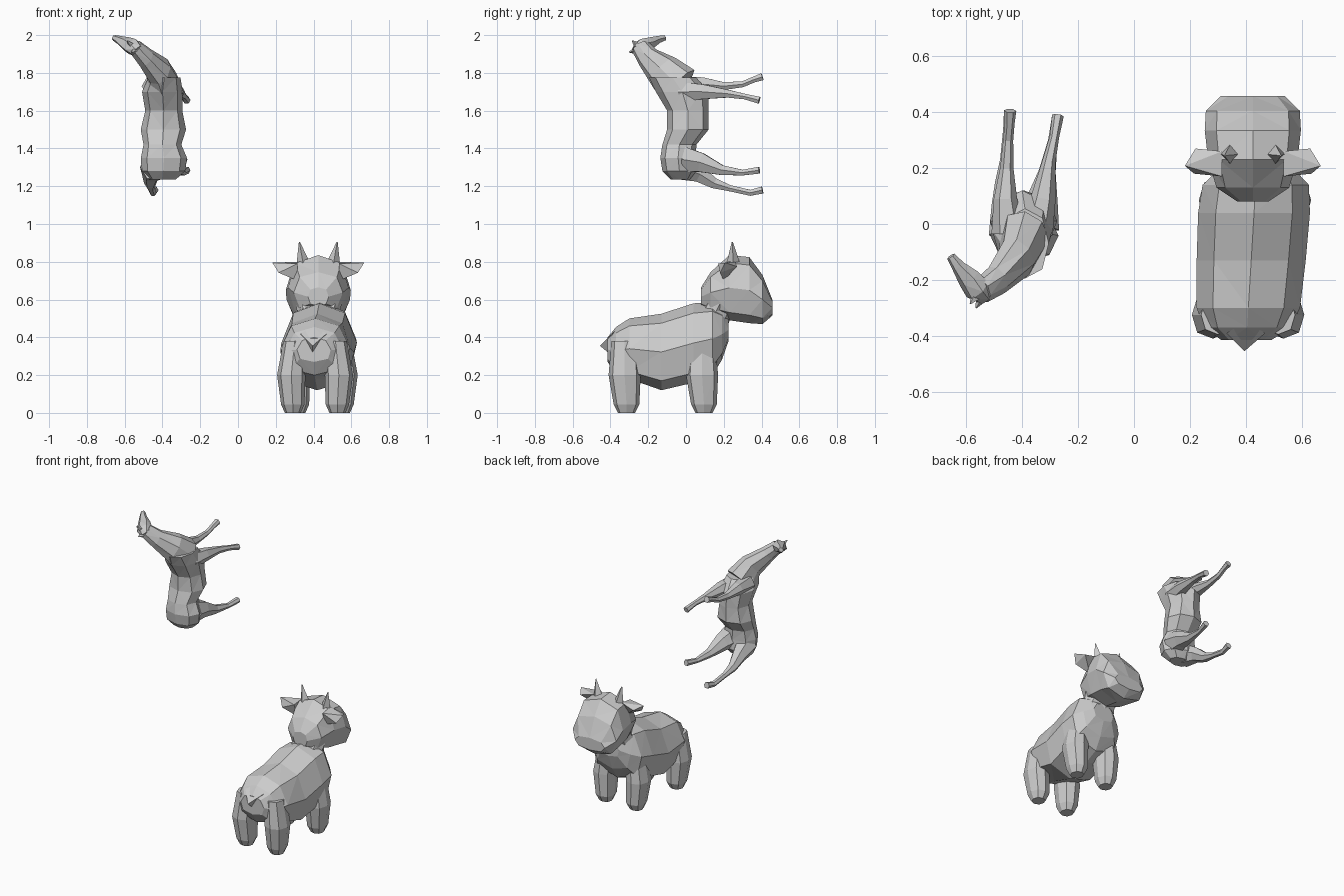
import bpy, bmesh
from math import cos, sin, pi
from mathutils import Vector


def finish(name, bm):
    bmesh.ops.triangulate(bm, faces=bm.faces[:])
    bmesh.ops.recalc_face_normals(bm, faces=bm.faces[:])
    mesh = bpy.data.meshes.new(name)
    bm.to_mesh(mesh)
    bm.free()
    ob = bpy.data.objects.new(name, mesh)
    bpy.context.collection.objects.link(ob)
    return ob


def loft(name, rings, n=8, axis=None, power=1.0, taper=0.0):
    """Rings are (x, y, z, half_width, half_height); axis fixes the ring normal."""
    bm = bmesh.new()
    pts = [Vector(r[:3]) for r in rings]
    loops = []
    for i, r in enumerate(rings):
        t = Vector(axis) if axis else pts[min(i + 1, len(pts) - 1)] - pts[max(i - 1, 0)]
        t.normalize()
        u = Vector((1, 0, 0))
        u = (u - t * u.dot(t)).normalized()
        v = u.cross(t)
        loop = []
        for k in range(n):
            c, s = cos(2 * pi * k / n), sin(2 * pi * k / n)
            c = abs(c) ** power * (1 if c > 0 else -1)
            s = abs(s) ** power * (1 if s > 0 else -1)
            loop.append(bm.verts.new(pts[i] + u * (c * r[3] * (1 - taper * s)) + v * (s * r[4])))
        loops.append(loop)
    for a, b in zip(loops, loops[1:]):
        for k in range(n):
            j = (k + 1) % n
            bm.faces.new((a[k], a[j], b[j], b[k]))
    bm.faces.new(loops[0][::-1])
    bm.faces.new(loops[-1])
    return finish(name, bm)


def hull(name, points):
    bm = bmesh.new()
    for p in points:
        bm.verts.new(p)
    bmesh.ops.convex_hull(bm, input=bm.verts[:])
    return finish(name, bm)


def spike(name, base, tip, r, n=4):
    return loft(name, [(*base, r, r), (*tip, 0.003, 0.003)], n)


def limb(name, path):
    return loft(name, [(x, y, z, r, r) for x, y, z, r in path], 6)


# ---------- standing calf (faces +y, slightly yawed) ----------
def mid(y):
    return 0.427 + 0.06 * y


def section(y, low, high, half):
    return (mid(y), y, (low + high) / 2, half, (high - low) / 2)


loft("calf_body", [section(*s) for s in (
    (-0.415, 0.27, 0.40, 0.09), (-0.37, 0.20, 0.455, 0.155), (-0.30, 0.18, 0.50, 0.185),
    (-0.13, 0.12, 0.525, 0.195), (0.04, 0.16, 0.58, 0.20), (0.14, 0.20, 0.585, 0.19),
    (0.19, 0.28, 0.55, 0.14), (0.225, 0.38, 0.50, 0.08))],
    axis=(0, 1, 0), power=0.82, taper=0.12)

hull("calf_tail", [(0.395, -0.455, 0.355), (0.33, -0.39, 0.42), (0.47, -0.39, 0.42),
                   (0.395, -0.39, 0.30), (0.40, -0.35, 0.46)])

for end, y, lean in (("rear", -0.315, -0.01), ("front", 0.095, -0.01)):
    for side, s in (("left", -1), ("right", 1)):
        x = mid(y) + s * 0.118
        loft(f"calf_{end}_{side}_leg", [
            (x, y, 0.0, 0.042, 0.045), (x, y, 0.045, 0.062, 0.068),
            (x + s * 0.008, y + lean, 0.20, 0.075, 0.085),
            (x - s * 0.01, y + lean, 0.38, 0.06, 0.07)],
            axis=(0, 0, 1), power=0.85)

loft("calf_neck", [(0.43, 0.12, 0.46, 0.14, 0.10), (0.427, 0.16, 0.54, 0.115, 0.09),
                   (0.427, 0.20, 0.62, 0.13, 0.09)], axis=(0, 0, 1))

HX = 0.425
loft("calf_head", [(HX, y, (a + b) / 2, w, (b - a) / 2) for y, a, b, w in (
    (0.08, 0.565, 0.665, 0.055), (0.13, 0.53, 0.745, 0.13), (0.23, 0.49, 0.835, 0.16),
    (0.335, 0.475, 0.825, 0.172), (0.405, 0.47, 0.73, 0.168), (0.457, 0.515, 0.60, 0.115))],
    axis=(0, 1, 0), power=0.8)

for side, s in (("left", -1), ("right", 1)):
    spike(f"calf_{side}_horn", (HX + s * 0.08, 0.25, 0.79), (HX + s * 0.1, 0.245, 0.905), 0.036)
    hull(f"calf_{side}_ear", [(HX + s * dx, y, z) for dx, y, z in (
        (0.11, 0.20, 0.70), (0.11, 0.26, 0.80), (0.11, 0.17, 0.79),
        (0.243, 0.208, 0.795), (0.205, 0.27, 0.775), (0.21, 0.18, 0.742))])

# ---------- second animal: spine vertical, legs towards +y, head turned ----------
loft("foal_torso", [
    (-0.40, -0.03, 1.235, 0.07, 0.05), (-0.395, -0.035, 1.28, 0.115, 0.09),
    (-0.392, -0.042, 1.35, 0.122, 0.094), (-0.40, -0.035, 1.42, 0.10, 0.09),
    (-0.395, 0.01, 1.50, 0.12, 0.11), (-0.393, 0.01, 1.60, 0.098, 0.11),
    (-0.40, -0.02, 1.70, 0.108, 0.14), (-0.39, -0.07, 1.775, 0.085, 0.125)],
    axis=(0, 0, 1), power=0.9)

loft("foal_neck", [
    (-0.39, -0.04, 1.73, 0.09, 0.12), (-0.42, -0.12, 1.81, 0.07, 0.095),
    (-0.49, -0.20, 1.88, 0.05, 0.062), (-0.545, -0.24, 1.935, 0.04, 0.05)])

loft("foal_head", [
    (-0.53, -0.255, 1.915, 0.035, 0.035), (-0.56, -0.235, 1.94, 0.05, 0.042),
    (-0.59, -0.195, 1.955, 0.042, 0.035), (-0.63, -0.15, 1.975, 0.024, 0.022),
    (-0.655, -0.115, 1.985, 0.016, 0.016)], n=6)

for side, base, tip in (("left", (-0.56, -0.25, 1.94), (-0.585, -0.285, 1.97)),
                        ("right", (-0.54, -0.255, 1.92), (-0.565, -0.30, 1.91))):
    spike(f"foal_{side}_ear", base, tip, 0.025)

limb("foal_left_foreleg", [
    (-0.45, -0.03, 1.73, 0.06), (-0.46, 0.09, 1.74, 0.042), (-0.455, 0.20, 1.73, 0.024),
    (-0.45, 0.30, 1.74, 0.018), (-0.445, 0.36, 1.765, 0.018), (-0.443, 0.405, 1.78, 0.022)])
limb("foal_right_foreleg", [
    (-0.35, -0.03, 1.70, 0.06), (-0.325, 0.09, 1.70, 0.045), (-0.305, 0.22, 1.69, 0.024),
    (-0.285, 0.31, 1.675, 0.017), (-0.272, 0.388, 1.655, 0.021)])
limb("foal_left_hind_leg", [
    (-0.445, -0.03, 1.30, 0.075), (-0.46, 0.07, 1.265, 0.05), (-0.465, 0.15, 1.215, 0.032),
    (-0.46, 0.23, 1.19, 0.019), (-0.45, 0.34, 1.165, 0.018), (-0.443, 0.405, 1.18, 0.022)])
limb("foal_right_hind_leg", [
    (-0.345, -0.01, 1.34, 0.078), (-0.33, 0.08, 1.325, 0.058), (-0.31, 0.19, 1.285, 0.03),
    (-0.29, 0.30, 1.272, 0.017), (-0.272, 0.388, 1.285, 0.021)])
